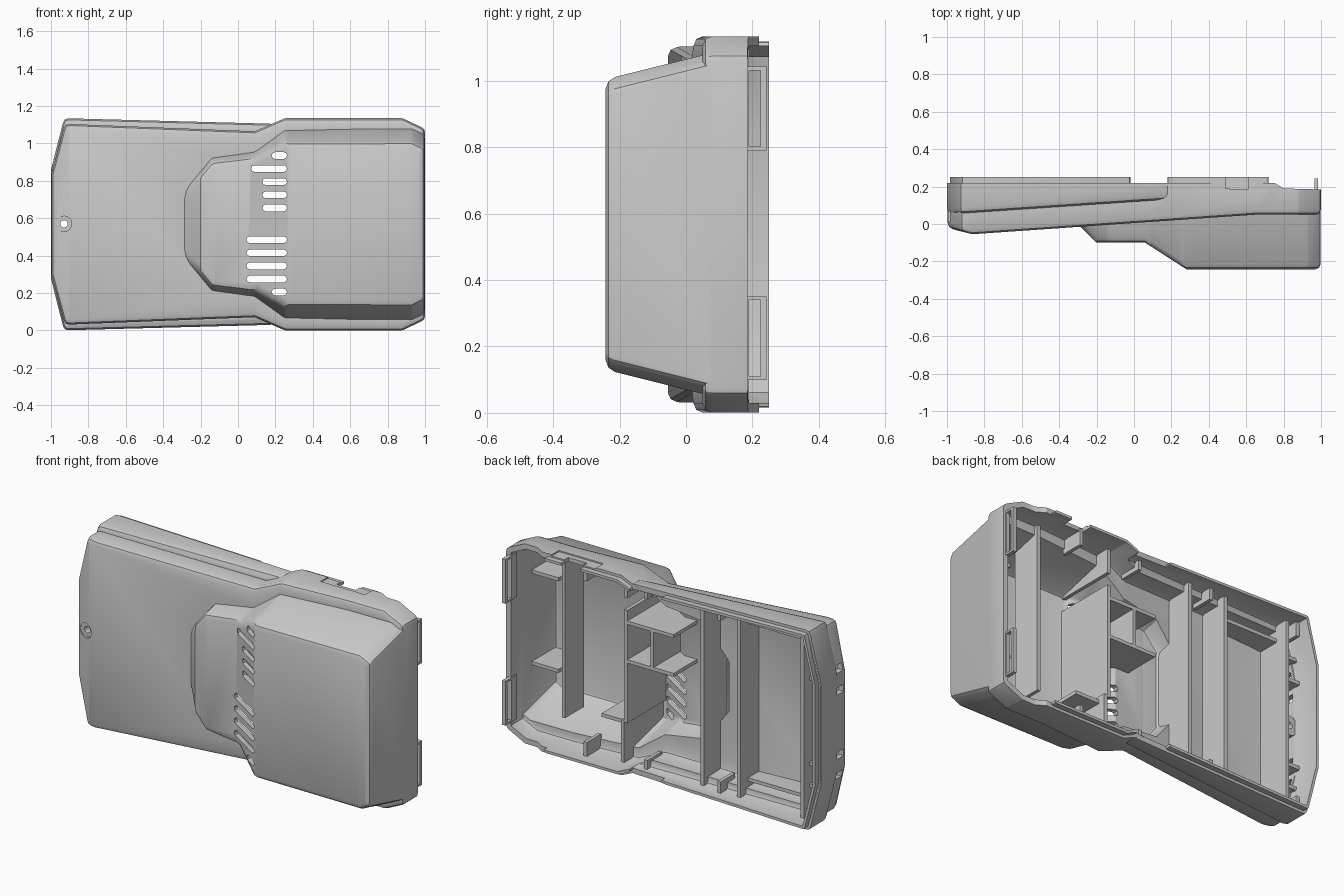
import bpy, bmesh, math
from mathutils import Vector, Matrix

if "Cube" in bpy.data.objects:
    bpy.data.objects.remove(bpy.data.objects["Cube"])

MID = 0.5675      # height of the mirror plane
WALL = 0.03

grey = bpy.data.materials.new("plastic_grey")
grey.use_nodes = True
grey.diffuse_color = (0.59, 0.59, 0.59, 1)
grey.node_tree.nodes["Principled BSDF"].inputs["Base Color"].default_value = (0.59, 0.59, 0.59, 1)


def make(name, bm):
    bmesh.ops.recalc_face_normals(bm, faces=bm.faces)
    if bm.calc_volume(signed=True) < 0:
        bmesh.ops.reverse_faces(bm, faces=bm.faces)
    me = bpy.data.meshes.new(name)
    bm.to_mesh(me)
    bm.free()
    ob = bpy.data.objects.new(name, me)
    bpy.context.collection.objects.link(ob)
    return ob


def boolean(a, b, op, keep=False):
    m = a.modifiers.new("bool", "BOOLEAN")
    m.object, m.operation, m.solver = b, op, "EXACT"
    dg = bpy.context.evaluated_depsgraph_get()
    me = bpy.data.meshes.new_from_object(a.evaluated_get(dg))
    a.modifiers.clear()
    a.data = me
    if not keep:
        bpy.data.objects.remove(b)
    return a


def prism(name, ring, y0, y1):
    bm = bmesh.new()
    ra = [bm.verts.new((x, y0, z)) for x, z in ring]
    rb = [bm.verts.new((x, y1, z)) for x, z in ring]
    bm.faces.new(ra)
    bm.faces.new(rb)
    for i in range(len(ring)):
        j = (i + 1) % len(ring)
        bm.faces.new((ra[i], ra[j], rb[j], rb[i]))
    return make(name, bm)


def box(name, x0, x1, y0, y1, z0, z1):
    return prism(name, [(x0, z0), (x1, z0), (x1, z1), (x0, z1)], y0, y1)


def rod(name, x, z, y0, y1, r):
    bm = bmesh.new()
    turn = Matrix.Translation((x, (y0 + y1) / 2, z)) @ Matrix.Rotation(-math.pi / 2, 4, "X")
    bmesh.ops.create_cone(bm, cap_ends=True, segments=24, radius1=r, radius2=r,
                          depth=y1 - y0, matrix=turn)
    return make(name, bm)


def interp(line, x):
    for (xa, ya), (xb, yb) in zip(line, line[1:]):
        if x <= xb:
            return ya + (yb - ya) * (x - xa) / (xb - xa)
    return line[-1][1]


def outline(half, t, radius, kinks):
    """Upper half of a mirrored outline, inset by t, with rounded corners."""
    pts = [Vector(p) for p in half + [(x, -h) for x, h in reversed(half)]]
    n = len(pts)
    out = []
    for i in range(len(half)):
        p = pts[i]
        d1 = (p - pts[i - 1]).normalized()
        d2 = (pts[(i + 1) % n] - p).normalized()
        n1, n2 = Vector((d1.y, -d1.x)), Vector((d2.y, -d2.x))
        q = p + (n1 + n2) * t / (1 + n1.dot(n2))
        turn = d1.angle(d2)
        if turn < math.radians(20):
            out.append(q)
            continue
        reach = radius * math.tan(turn / 2)
        a, b = q - d1 * reach, q + d2 * reach
        out += [a, (a + 2 * q + b) / 4, b]
    for k in kinks:
        for i, (a, b) in enumerate(zip(out, out[1:])):
            if a.x < k < b.x:
                out.insert(i + 1, a.lerp(b, (k - a.x) / (b.x - a.x)))
                break
    return out


def part(name, half, front, back, t=0.0, kinks=(), draft=0.0, soft=0.028):
    """Mirrored block with a profiled front, softened front edge and drafted sides."""
    bm = bmesh.new()
    rings = []
    for inset, dy in ((soft, 0), (0.3 * soft, 0.3 * soft), (0, soft), (0, None)):
        upper = []
        for x, h in outline(half, t + inset, max(0.03 - t - inset, 0.004), kinks):
            y = interp(back, x) if dy is None else interp(front, x) + t + dy
            upper.append((x, y, h - draft * (0.04 - y)))
        full = [(x, y, MID + h) for x, y, h in upper]
        full += [(x, y, MID - h) for x, y, h in reversed(upper)]
        rings.append([bm.verts.new(p) for p in full])
    n = len(rings[0])
    for ra, rb in zip(rings, rings[1:]):
        for i in range(n):
            j = (i + 1) % n
            bm.faces.new((ra[i], ra[j], rb[j], rb[i]))
    for r in (rings[0], rings[-1]):
        for i in range(n // 2 - 1):
            bm.faces.new((r[i], r[i + 1], r[n - 2 - i], r[n - 1 - i]))
    return make(name, bm)


def level(y):
    return [(-2, y), (2, y)]


BODY = [(-0.997, 0.27), (-0.925, 0.537), (0.09, 0.497), (0.25, 0.567), (0.88, 0.567), (1, 0.51)]
BODY_FRONT = [(-1.1, 0.0057), (-0.865, -0.0547), (0.65, 0.05), (1.1, 0.05)]
BODY_BACK = [(-1.1, 0.22), (0.75, 0.22), (0.8, 0.19), (1.1, 0.182)]
RIM = [(-1, 0.29), (-0.93, 0.567), (0.17, 0.538), (0.35, 0.5)]
RIM_FRONT = [(-1.1, 0.045), (0.5, 0.153)]
BULGE = [(-0.32, 0.15), (-0.14, 0.365), (0.09, 0.393), (0.25, 0.505), (0.93, 0.508), (0.998, 0.475)]
BULGE_FRONT = [(-0.5, 0.2), (-0.2, -0.1), (0.06, -0.1), (0.28, -0.242), (1.1, -0.242)]


def blocks(t, body_back, rim_back, soft):
    return [part("front_housing", BODY, BODY_FRONT, body_back, t, (-0.865, 0.65, 0.75, 0.8), 0, soft),
            part("rim", RIM, RIM_FRONT, rim_back, t, (), 0, soft),
            part("bulge", BULGE, BULGE_FRONT, level(0.1), t, (-0.2, 0.06, 0.28), 0.25, soft)]


# Outer form: tapered body, wider rim and stepped bulge
housing, *others = blocks(0, BODY_BACK, level(0.219), 0.028)
# Thin locating lip along the back edge, in two runs
others.append(part("lip_long", [(-1, 0.29), (-0.93, 0.567), (-0.005, 0.543)],
                   level(0.15), level(0.25), 0.015, (), 0, 0.004))
others.append(part("lip_short", [(0.165, 0.53), (0.25, 0.567), (0.735, 0.567)],
                   level(0.15), level(0.25), 0.015, (), 0, 0.004))
for ob in others:
    boolean(housing, ob, "UNION")
# Hollow it out
for ob in blocks(WALL, level(0.5), level(0.48), 0.015):
    boolean(housing, ob, "DIFFERENCE")

# Form that trims the ribs inside the wall
clip, *others = blocks(WALL / 2, level(0.5), level(0.48), 0.02)
for ob in others:
    boolean(clip, ob, "UNION")

# Vent slots, rounded at the ends
vents = {0.935: 0.18, 0.865: 0.07, 0.795: 0.13, 0.725: 0.13, 0.655: 0.13,
         0.485: 0.045, 0.415: 0.045, 0.345: 0.045, 0.275: 0.045, 0.205: 0.18}
for z, x0 in vents.items():
    r = 0.018
    ring = []
    for cx, start in ((x0 + r, 90), (0.262 - r, 270)):
        for k in range(5):
            a = math.radians(start + 45 * k)
            ring.append((cx + r * math.cos(a), z + r * math.sin(a)))
    boolean(housing, prism("vent", ring, -0.4, 0.1), "DIFFERENCE")

# Catch holes in the narrow end, and latch recess on the upper edge
for z in (0.265, 0.385, 0.75, 0.87):
    boolean(housing, box("hole", -1.1, -0.94, 0.01, 0.07, z - 0.02, z + 0.02), "DIFFERENCE")
boolean(housing, box("recess", 0.41, 0.69, 0.155, 0.4, 1.127, 1.3), "DIFFERENCE")
boolean(housing, box("notch", 0.49, 0.61, 0.185, 0.4, 1.0, 1.3), "DIFFERENCE")

# Screw boss with a countersunk hole
boss = boolean(rod("screw_boss", -0.93, 0.57, -0.1, 0.09, 0.055), clip, "INTERSECT", True)
for ob in (housing, boss):
    boolean(ob, rod("bore", -0.93, 0.57, -0.2, 0.2, 0.019), "DIFFERENCE")
    boolean(ob, rod("sink", -0.93, 0.57, -0.07, -0.025, 0.041), "DIFFERENCE")

parts = [housing, boss]


def rib(name, x0, x1, y1, z0, z1, y0=-0.4):
    parts.append(boolean(box(name, x0, x1, y0, y1, z0, z1), clip, "INTERSECT", True))


# Tall cross ribs
rib("wide_end_rib", 0.69, 0.71, 0.1, 0.16, 1.3, -0.07)
for x in (-0.22, -0.45, -0.85):
    rib("cross_rib", x - 0.011, x + 0.011, 0.17, -0.1, 1.3)
# Battery bay rails
for z in (0.12, 1.015):
    rib("bay_rail", -0.86, -0.44, 0.1, z - 0.01, z + 0.01)
# Stiffeners at both ends
for z in (0.2, 0.325, 0.81, 0.935):
    rib("end_stiffener", -1.1, -0.84, 0.12, z - 0.01, z + 0.01)
for z in (0.36, 0.88):
    rib("wide_end_stiffener", 0.8, 1.1, 0.0, z - 0.01, z + 0.01)
# Board supports around the vents
rib("support_wall", 0.27, 0.29, 0.14, 0.26, 0.9)
rib("support_wall", 0.105, 0.125, 0.14, 0.6, 0.84)
for z in (0.61, 0.83):
    rib("support_shelf", -0.02, 0.28, 0.14, z - 0.01, z + 0.01)
rib("lower_support", 0.29, 0.31, 0.14, -0.1, 0.27)
rib("upper_support", 0.27, 0.29, 0.14, 0.97, 1.3)
rib("lower_shelf", 0.3, 0.46, 0.1, 0.23, 0.25)
# Small clips along the long edges
for x in (-0.9, -0.34, 0.12, 0.5):
    rib("lower_clip", x - 0.01, x + 0.01, 0.19, -0.1, 0.11, 0.06)
    rib("upper_clip", x - 0.01, x + 0.01, 0.19, 1.025, 1.3, 0.06)

# Slotted snap tabs on the wide end
for z in (0.225, 0.917):
    tab = box("snap_tab", 0.964, 0.985, 0.14, 0.243, z - 0.126, z + 0.126)
    parts.append(boolean(tab, box("slot", 0.9, 1.1, 0.19, 0.225, z - 0.115, z + 0.115), "DIFFERENCE"))

bpy.data.objects.remove(clip)

bpy.ops.object.select_all(action="DESELECT")
for ob in parts:
    ob.data.materials.clear()
    ob.data.materials.append(grey)
    ob.data.polygons.foreach_set("material_index", [0] * len(ob.data.polygons))
    ob.select_set(True)
bpy.context.view_layer.objects.active = housing
bpy.ops.object.shade_smooth_by_angle(angle=math.radians(30))
